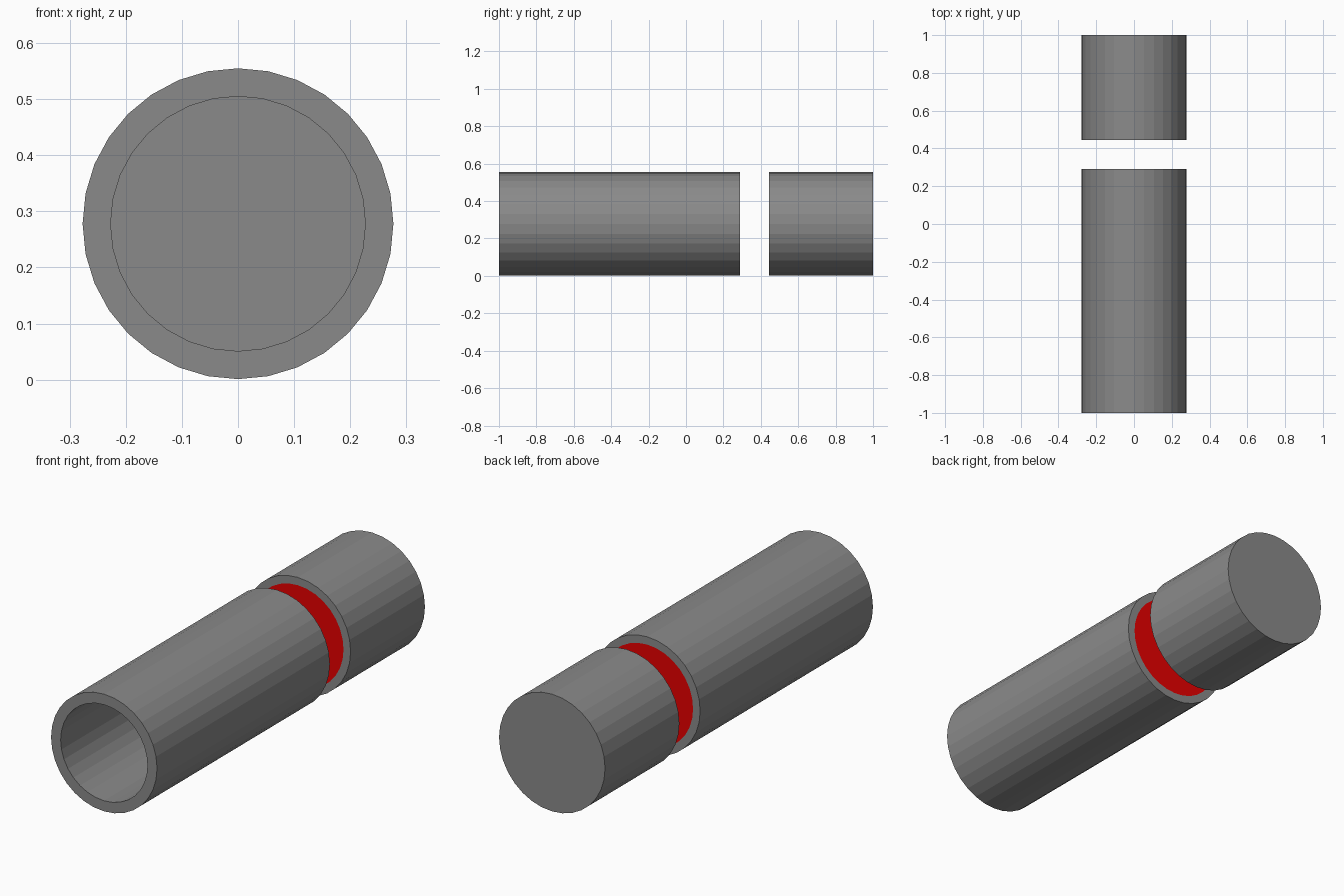
import bpy, bmesh, math

if "Cube" in bpy.data.objects:
    bpy.data.objects.remove(bpy.data.objects["Cube"])

SIDES, R_OUT, R_IN, R_RED, Z = 32, 0.277, 0.227, 0.24, 0.278

red = bpy.data.materials.new("red")
red.diffuse_color = (0.8, 0.0, 0.0, 1)
red.use_nodes = True
red.node_tree.nodes["Principled BSDF"].inputs["Base Color"].default_value = red.diffuse_color
grey = bpy.data.materials.new("dark_grey")
grey.diffuse_color = (0.255, 0.255, 0.255, 1)
grey.use_nodes = True
grey.node_tree.nodes["Principled BSDF"].inputs["Base Color"].default_value = grey.diffuse_color


def lathe(name, profile, start_mat, end_mat):
    """Revolve (radius, y) points about the y axis and cap both ends."""
    bm = bmesh.new()
    rings = []
    for r, y in profile:
        rings.append([bm.verts.new((r * math.sin(2 * math.pi * i / SIDES), y,
                                    Z + r * math.cos(2 * math.pi * i / SIDES)))
                      for i in range(SIDES)])
    for a, b in zip(rings, rings[1:]):
        for i in range(SIDES):
            j = (i + 1) % SIDES
            bm.faces.new((a[i], a[j], b[j], b[i]))
    for ring, mat in ((rings[0], start_mat), (rings[-1], end_mat)):
        bm.faces.new(ring).material_index = mat
    bmesh.ops.recalc_face_normals(bm, faces=bm.faces)
    mesh = bpy.data.meshes.new(name)
    bm.to_mesh(mesh)
    bm.free()
    mesh.materials.append(grey)
    mesh.materials.append(red)
    obj = bpy.data.objects.new(name, mesh)
    bpy.context.collection.objects.link(obj)


# Long front tube: deep open bore, red disc on its rear end
lathe("front_tube", [(R_IN, 0.24), (R_IN, -1), (R_OUT, -1),
                     (R_OUT, 0.29), (R_RED, 0.29)], 0, 1)

# Short rear section: red disc facing the gap, plain closed back
lathe("rear_section", [(R_RED, 0.445), (R_OUT, 0.445), (R_OUT, 1)], 1, 0)
